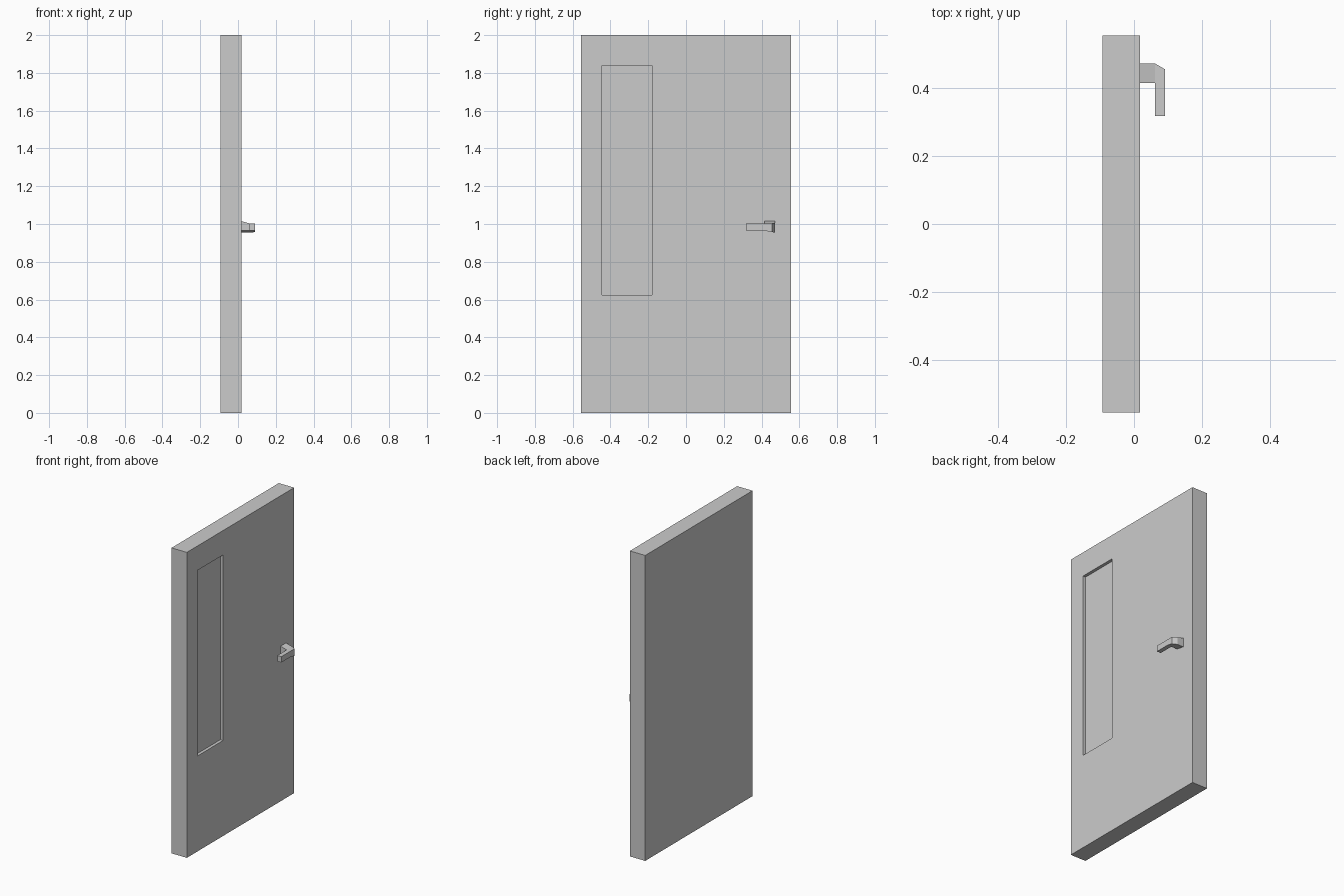
import bpy, bmesh

if "Cube" in bpy.data.objects:
    bpy.data.objects.remove(bpy.data.objects["Cube"])

X_BACK, X_FACE, HALF_W, HEIGHT = -0.093, 0.018, 0.555, 2.0


def make_object(name, bm):
    bmesh.ops.recalc_face_normals(bm, faces=bm.faces)
    mesh = bpy.data.meshes.new(name)
    bm.to_mesh(mesh)
    bm.free()
    obj = bpy.data.objects.new(name, mesh)
    bpy.context.collection.objects.link(obj)
    return obj


def box(name, lo, hi):
    bm = bmesh.new()
    bmesh.ops.create_cube(bm, size=1)
    for v in bm.verts:
        v.co = [l + (c + 0.5) * (h - l) for c, l, h in zip(v.co, lo, hi)]
    return make_object(name, bm)


# Door slab with a shallow recessed window panel
door = box("door_panel", (X_BACK, -HALF_W, 0), (X_FACE, HALF_W, HEIGHT))
cutter = box("window_cutter", (X_FACE - 0.02, -0.445, 0.625), (X_FACE + 0.05, -0.18, 1.84))
cut = door.modifiers.new("window_recess", 'BOOLEAN')
cut.operation = 'DIFFERENCE'
cut.solver = 'EXACT'
cut.object = cutter
bpy.context.view_layer.objects.active = door
bpy.ops.object.modifier_apply(modifier=cut.name)
bpy.data.objects.remove(cutter)

# Lever handle: sections from the door face, round the elbow, to the tip
# each row: inner x, y, bottom, top, then outer x, y, bottom, top
sections = [
    ((X_FACE, 0.415, 0.965, 1.015), (X_FACE, 0.472, 0.955, 1.015)),
    ((0.062, 0.415, 0.965, 1.003), (0.062, 0.472, 0.955, 1.003)),
    ((0.062, 0.415, 0.965, 1.003), (0.091, 0.455, 0.957, 1.003)),
    ((0.062, 0.415, 0.965, 1.003), (0.091, 0.415, 0.965, 1.003)),
    ((0.062, 0.318, 0.965, 1.003), (0.091, 0.318, 0.965, 1.003)),
]
bm = bmesh.new()
rings = []
for (ix, iy, ib, it), (ox, oy, ob, ot) in sections:
    rings.append([bm.verts.new(p) for p in
                  ((ix, iy, ib), (ox, oy, ob), (ox, oy, ot), (ix, iy, it))])
for a, b in zip(rings, rings[1:]):
    for i in range(4):
        j = (i + 1) % 4
        bm.faces.new((a[i], a[j], b[j], b[i]))
bm.faces.new(rings[0])
bm.faces.new(rings[-1])
bmesh.ops.remove_doubles(bm, verts=bm.verts, dist=0.0001)
make_object("lever_handle", bm)
